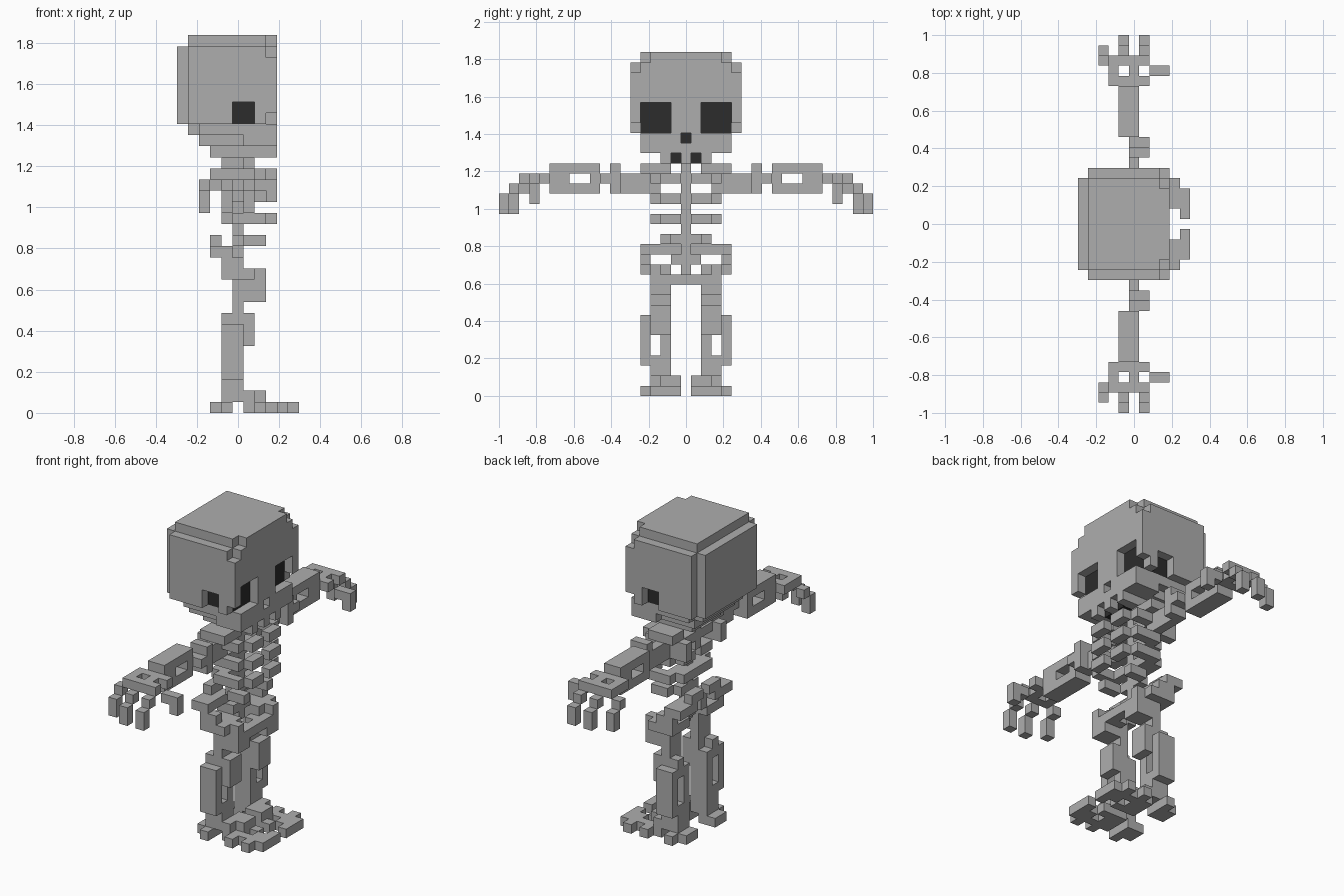
import bpy, bmesh
from mathutils import Vector

U = 2 / 37                      # edge of one cube cell
ORIGIN = Vector((-5, 0, 0.5))   # cell indices to centred cell positions
DIRS = [(1, 0, 0), (-1, 0, 0), (0, 1, 0), (0, -1, 0), (0, 0, 1), (0, 0, -1)]

cube = bpy.data.objects.get("Cube")
if cube:
    bpy.data.objects.remove(cube)


def material(name, value):
    m = bpy.data.materials.new(name)
    m.use_nodes = True
    m.diffuse_color = (value, value, value, 1)
    m.node_tree.nodes["Principled BSDF"].inputs["Base Color"].default_value = m.diffuse_color
    return m


BONE = material("bone grey", 0.42)
DARK = material("hollow black", 0.025)


def box(x, y, z):
    """Cells of a block; each argument is one index or an inclusive (low, high)."""
    spans = [range(a[0], a[1] + 1) if isinstance(a, tuple) else (a,) for a in (x, y, z)]
    return {(i, j, k) for i in spans[0] for j in spans[1] for k in spans[2]}


def union(*blocks):
    return set().union(*blocks)


def mirror(cells):
    return {(i, -j, k) for i, j, k in cells}


def both(cells):
    return cells | mirror(cells)


def build(name, cells, dark=frozenset()):
    """Skin a set of cells with only its outer faces."""
    bm = bmesh.new()
    corners = {}
    for c in sorted(cells):
        for d in DIRS:
            if tuple(a + b for a, b in zip(c, d)) in cells:
                continue
            n = Vector(d)
            s = Vector((abs(d[1]) + abs(d[2]), 0, 0)) if not d[0] else Vector((0, 1, 0))
            t = n.cross(s)
            face = []
            for a, b in ((-1, -1), (1, -1), (1, 1), (-1, 1)):
                p = (Vector(c) + ORIGIN + (n + s * a + t * b) / 2) * U
                key = tuple(round(v, 5) for v in p)
                if key not in corners:
                    corners[key] = bm.verts.new(p)
                face.append(corners[key])
            bm.faces.new(face).material_index = int(c in dark)
    bmesh.ops.dissolve_limit(bm, angle_limit=0.01, verts=bm.verts, edges=bm.edges,
                             delimit={'MATERIAL'})
    bmesh.ops.triangulate(bm, faces=[f for f in bm.faces if len(f.verts) > 4])
    mesh = bpy.data.meshes.new(name)
    bm.to_mesh(mesh)
    bm.free()
    mesh.materials.append(BONE)
    if dark:
        mesh.materials.append(DARK)
    obj = bpy.data.objects.new(name, mesh)
    bpy.context.collection.objects.link(obj)


def pair(name, cells):
    build("left_" + name, cells)
    build("right_" + name, mirror(cells))


# Skull: stepped block with rounded corners and a narrow jaw
skull = union(
    box((1, 8), (-5, 5), (26, 32)),
    box(0, (-4, 4), (26, 32)),
    box((1, 8), (-4, 4), 33),
    box((2, 8), (-4, 4), 25), box(1, (-3, 3), 25),
    box((2, 8), (-3, 3), 24), both(box((6, 8), 4, 24)),
    box((3, 8), (-2, 2), 23),
)
skull -= both(union(box(8, 5, 32), box(8, 5, 26), box(8, 4, 33)))

# Sunken eyes, nose, tooth gaps and ear holes with dark floors
front_holes = both(union(box(8, (2, 4), (26, 28)), box(8, 0, 25), box(8, 1, 23)))
ear_holes = both(box((5, 6), 5, (26, 27)))
floors = {(i - 1, j, k) for i, j, k in front_holes}
floors |= {(i, j - 1 if j > 0 else j + 1, k) for i, j, k in ear_holes}
build("skull", skull - front_holes - ear_holes, floors)

# Spine with a thicker neck
build("spine", union(box(5, 0, (12, 22)), box(4, 0, (20, 22)), box(4, 0, 17)))

# Ribs: open hoops around the chest
for number, z in enumerate((17, 19, 21)):
    hoop = both(union(box((4, 5), (1, 2), z), box((5, 7), 3, z), box(8, (1, 2), z)))
    build("rib_%d" % (number + 1), hoop)
build("floating_rib", both(union(box(5, 1, 15), box((6, 7), 2, 15))))

# Shoulder blades and collar bones
pair("shoulder", union(box((3, 4), 3, (20, 21)), box((4, 6), (3, 4), 22),
                       box(6, 2, 22), box(5, (3, 4), (20, 21))))

# Arms: thin upper bone, elbow knob, pierced forearm
pair("upper_arm", union(box(5, (5, 6), (20, 21)), box(5, 8, 21),
                        box((5, 6), 7, (20, 22)), box(6, 8, 21)))
pair("forearm", box((4, 5), (9, 13), (20, 22)) - box((4, 5), (10, 11), 21))

# Hands: pierced palm, three bent fingers and a thumb
palm = box((3, 6), (14, 16), 21) - box(4, 15, 21) - box(6, 15, 21)
fingers = set()
for x, y in ((2, 16), (4, 17), (6, 17)):
    fingers |= box(x, y, 20) | box(x, y + 1, (18, 19))
fingers |= box(4, 17, 21) - box(4, 17, 21)
pair("hand", union(palm, fingers, box(7, 15, 20), box(8, 15, (19, 20))))

# Pelvis: flared hip wings joined at the front
wing = union(box((3, 4), (2, 4), 14), box(3, (1, 2), 15), box(4, 1, 14),
             box((4, 5), 4, (12, 13)), box(6, 4, 12),
             box((4, 5), 1, 13), box((4, 6), 2, 12), box((6, 7), (1, 2), 11))
build("pelvis", both(wing) | box(7, (-1, 1), 11))

# Legs: thigh with hip knob, knee cap, pierced shin
pair("thigh", union(box(5, (2, 3), (8, 11)), box((5, 6), (2, 3), (10, 11)),
                    box(7, 3, (10, 12)), box(7, 2, 10), box((4, 6), 3, 12)))
shin = box((4, 5), (2, 4), (3, 7)) - box((4, 5), 3, (4, 6))
pair("shin", union(shin, box((4, 5), (2, 3), 2), box(6, (2, 3), (6, 8)), box(4, 3, 8)))

# Feet: heel, arch and separated toes
pair("foot", union(box(3, (2, 3), 0), box(4, (2, 4), 0), box((4, 6), (2, 3), 1),
                   box((6, 7), (1, 2), 1), box((6, 8), (1, 3), 0), box(7, 4, 0),
                   box(9, (2, 4), 0), box(10, (1, 3), 0)) - box(8, 2, 0))
